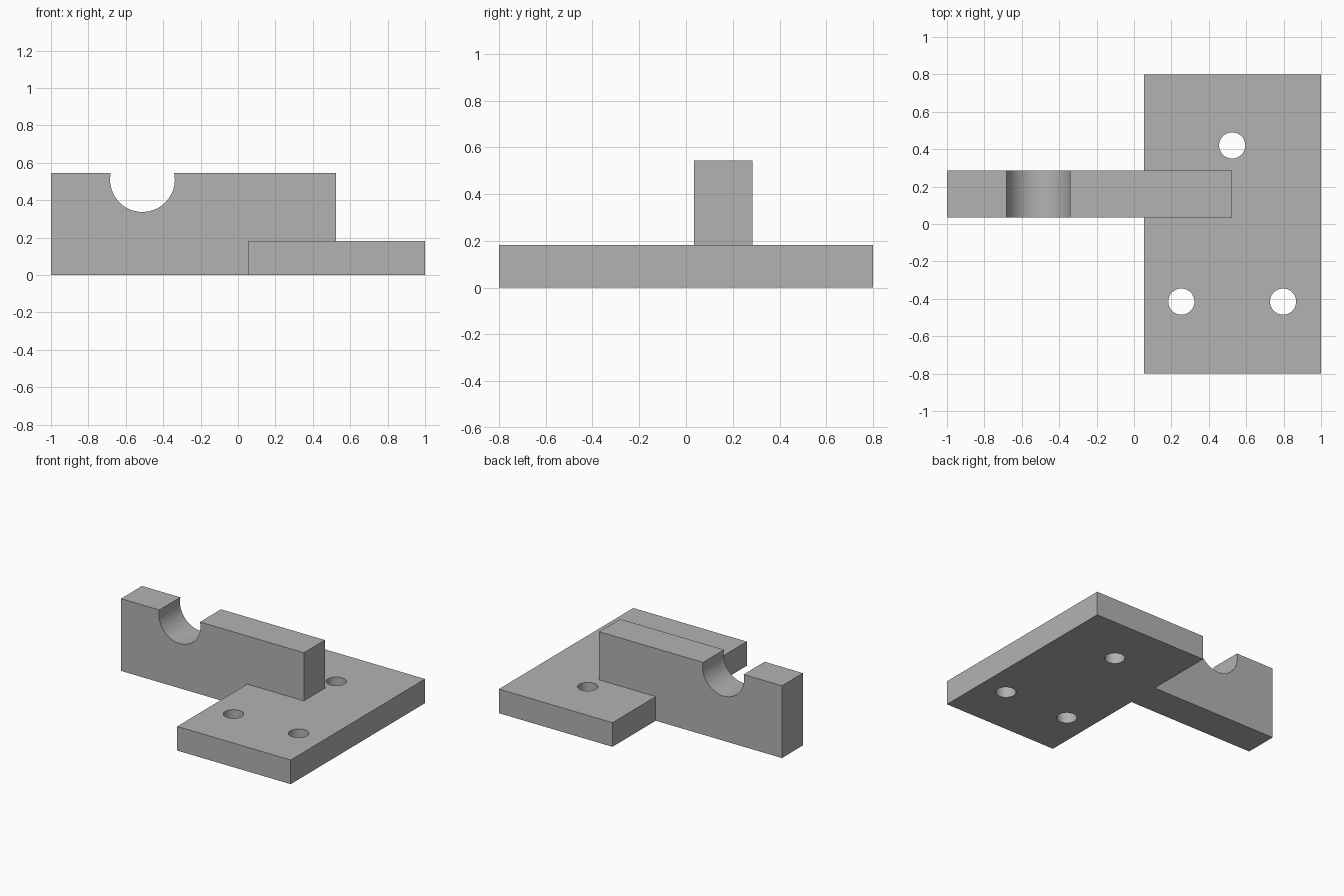
import bpy, bmesh
from math import sin, cos, asin, pi

old = bpy.data.objects.get("Cube")
if old:
    bpy.data.objects.remove(old, do_unlink=True)

grey = bpy.data.materials.new("plain grey")
grey.use_nodes = True
colour = (0.45, 0.45, 0.45, 1)
grey.diffuse_color = colour
grey.node_tree.nodes["Principled BSDF"].inputs["Base Color"].default_value = colour


def prism(name, outline, offset):
    """Extrude a closed 3D outline along an offset vector."""
    bm = bmesh.new()
    face = bm.faces.new([bm.verts.new(p) for p in outline])
    result = bmesh.ops.extrude_face_region(bm, geom=[face], use_keep_orig=True)
    moved = [v for v in result["geom"] if isinstance(v, bmesh.types.BMVert)]
    bmesh.ops.translate(bm, verts=moved, vec=offset)
    bmesh.ops.recalc_face_normals(bm, faces=bm.faces)
    mesh = bpy.data.meshes.new(name)
    bm.to_mesh(mesh)
    bm.free()
    mesh.materials.append(grey)
    obj = bpy.data.objects.new(name, mesh)
    bpy.context.collection.objects.link(obj)
    return obj


def combine(target, other, operation):
    """Apply a boolean, then discard the second solid."""
    mod = target.modifiers.new(operation.lower(), "BOOLEAN")
    mod.operation, mod.object, mod.solver = operation, other, "EXACT"
    bpy.context.view_layer.objects.active = target
    bpy.ops.object.modifier_apply(modifier=mod.name)
    bpy.data.objects.remove(other, do_unlink=True)


# Base plate
left, right, depth, plate_top = 0.053, 1.0, 0.8, 0.182
bracket = prism("mounting_bracket",
                [(left, -depth, 0), (right, -depth, 0), (right, depth, 0), (left, depth, 0)],
                (0, 0, plate_top))

# Upright arm with a round cradle in its top edge
arm_front, arm_back, arm_end, arm_top = 0.035, 0.285, 0.525, 0.545
cx, cz, radius, steps = -0.511, 0.51, 0.173, 48
lift = asin((arm_top - cz) / radius)
profile = [(-1, 0), (arm_end, 0), (arm_end, arm_top)]
for i in range(steps + 1):
    a = lift - (pi + 2 * lift) * i / steps
    profile.append((cx + radius * cos(a), cz + radius * sin(a)))
profile.append((-1, arm_top))
arm = prism("arm", [(x, arm_front, z) for x, z in profile], (0, arm_back - arm_front, 0))
combine(bracket, arm, "UNION")

# Three screw holes through the plate
hole_radius, sides = 0.07, 40
for hx, hy in ((0.525, 0.42), (0.253, -0.415), (0.797, -0.415)):
    ring = [(hx + hole_radius * cos(2 * pi * i / sides),
             hy + hole_radius * sin(2 * pi * i / sides), -0.1) for i in range(sides)]
    combine(bracket, prism("hole_cutter", ring, (0, 0, 0.4)), "DIFFERENCE")

# Smooth the curved walls and keep the corners sharp
bpy.ops.object.select_all(action="DESELECT")
bracket.select_set(True)
bpy.context.view_layer.objects.active = bracket
bpy.ops.object.shade_smooth_by_angle(angle=pi / 6)
